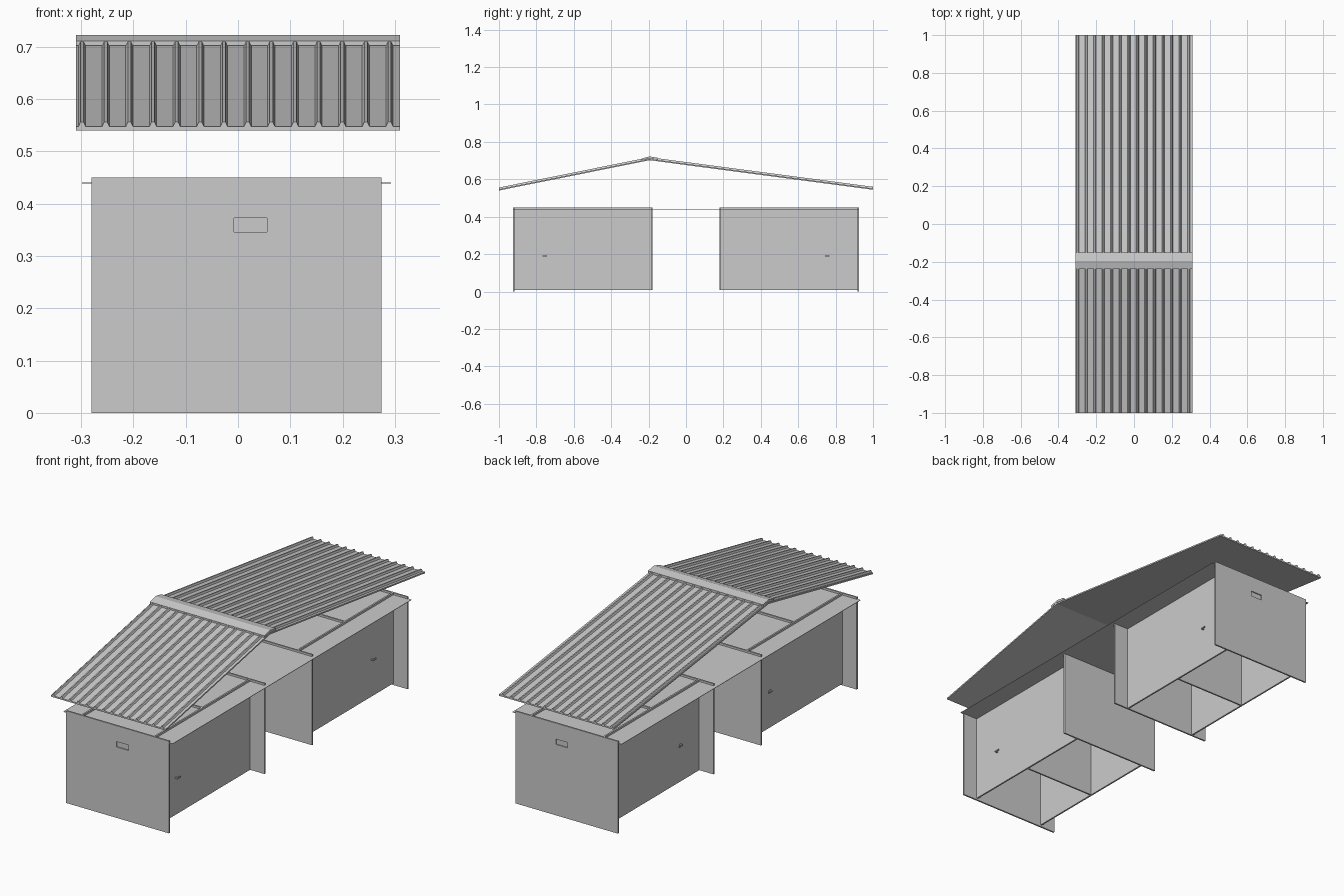
import bpy, bmesh
from mathutils import Vector

if "Cube" in bpy.data.objects:
    bpy.data.objects.remove(bpy.data.objects["Cube"])

CX = -0.003   # small sideways offset of the building under the roof


def new_object(name, bm):
    bmesh.ops.recalc_face_normals(bm, faces=bm.faces)
    me = bpy.data.meshes.new(name)
    bm.to_mesh(me)
    bm.free()
    ob = bpy.data.objects.new(name, me)
    bpy.context.collection.objects.link(ob)
    return ob


def box(name, x0, x1, y0, y1, z0, z1):
    bm = bmesh.new()
    bmesh.ops.create_cube(bm, size=1)
    for v in bm.verts:
        v.co = Vector((x0 if v.co.x < 0 else x1,
                       y0 if v.co.y < 0 else y1,
                       z0 if v.co.z < 0 else z1))
    return new_object(name, bm)


def loft(name, ring_a, ring_b):
    """Closed solid between two matching outlines."""
    bm = bmesh.new()
    a = [bm.verts.new(p) for p in ring_a]
    b = [bm.verts.new(p) for p in ring_b]
    n = len(a)
    for i in range(n):
        j = (i + 1) % n
        bm.faces.new((a[i], a[j], b[j], b[i]))
    bm.faces.new(a)
    bm.faces.new(b[::-1])
    return new_object(name, bm)


# Ribbed roof sheets: flat underside, narrow trapezoid ribs on top
HALF, THICK, RIB = 0.31, 0.007, 0.009
section = [(-HALF, -THICK), (-HALF, 0)]
for k in range(14):
    c = -0.298 + 0.0452 * k
    section += [(c - 0.007, 0), (c - 0.003, RIB), (c + 0.003, RIB), (c + 0.007, 0)]
section += [(HALF, 0), (HALF, -THICK)]

RIDGE_Y, RIDGE_Z = -0.195, 0.709
for name, eave_y, eave_z in (("roof_front", -1.0, 0.547), ("roof_back", 1.0, 0.551)):
    loft(name,
         [(x, eave_y, eave_z + h) for x, h in section],
         [(x, RIDGE_Y, RIDGE_Z + h) for x, h in section])

# Ridge cap folded over the top of both sheets
cap = [(-0.237, 0.702), (-0.237, 0.711), (-0.205, 0.7195), (-0.195, 0.7225),
       (-0.183, 0.7205), (-0.15, 0.715), (-0.15, 0.704), (-0.195, 0.711)]
loft("ridge_cap", [(-HALF, y, z) for y, z in cap], [(HALF, y, z) for y, z in cap])

# Thin ceiling sheet over both compartments
box("ceiling_sheet", CX - 0.295, CX + 0.295, -0.922, 0.922, 0.4385, 0.4405)

T, TOP, WALL_X = 0.008, 0.45, 0.2
for side, s in (("front", -1), ("back", 1)):
    def span(y0, y1):
        return min(s * y0, s * y1), max(s * y0, s * y1)

    # Full-width end walls and the inner partition
    ya, yb = span(0.925 - T, 0.925)
    outer = box(side + "_outer_end_wall", CX - 0.277, CX + 0.277, ya, yb, 0, TOP)
    ya, yb = span(0.18, 0.18 + T)
    box(side + "_inner_end_wall", CX - 0.277, CX + 0.277, ya, yb, 0.008, TOP)
    ya, yb = span(0.55 - T / 2, 0.55 + T / 2)
    box(side + "_partition", CX - WALL_X, CX + WALL_X, ya, yb, 0.008, TOP)

    # Shallow grip recess in the outer wall
    ya, yb = span(0.925 - 0.005, 0.94)
    cutter = box(side + "_grip_cutter", -0.008, 0.055, ya, yb, 0.346, 0.372)
    cutter.hide_render = True
    cutter.hide_viewport = True
    cutter.display_type = 'WIRE'
    mod = outer.modifiers.new("grip_recess", 'BOOLEAN')
    mod.operation = 'DIFFERENCE'
    mod.solver = 'EXACT'
    mod.object = cutter

    # Inset long walls
    ya, yb = span(0.18 + T, 0.925 - T)
    for hand, d in (("left", -1), ("right", 1)):
        xs = sorted((CX + d * (WALL_X - T), CX + d * WALL_X))
        box(f"{side}_{hand}_wall", xs[0], xs[1], ya, yb, 0.008, TOP)

        # Small door latch: stem and turned bar
        hy = s * (0.755 if d > 0 else 0.345)
        face = CX + d * WALL_X
        xs = sorted((face, face + d * 0.014))
        box(f"{side}_{hand}_latch_stem", xs[0], xs[1], hy - 0.012, hy - 0.006, 0.187, 0.193)
        xs = sorted((face + d * 0.010, face + d * 0.015))
        box(f"{side}_{hand}_latch_bar", xs[0], xs[1], hy - 0.012, hy + 0.012, 0.187, 0.193)
